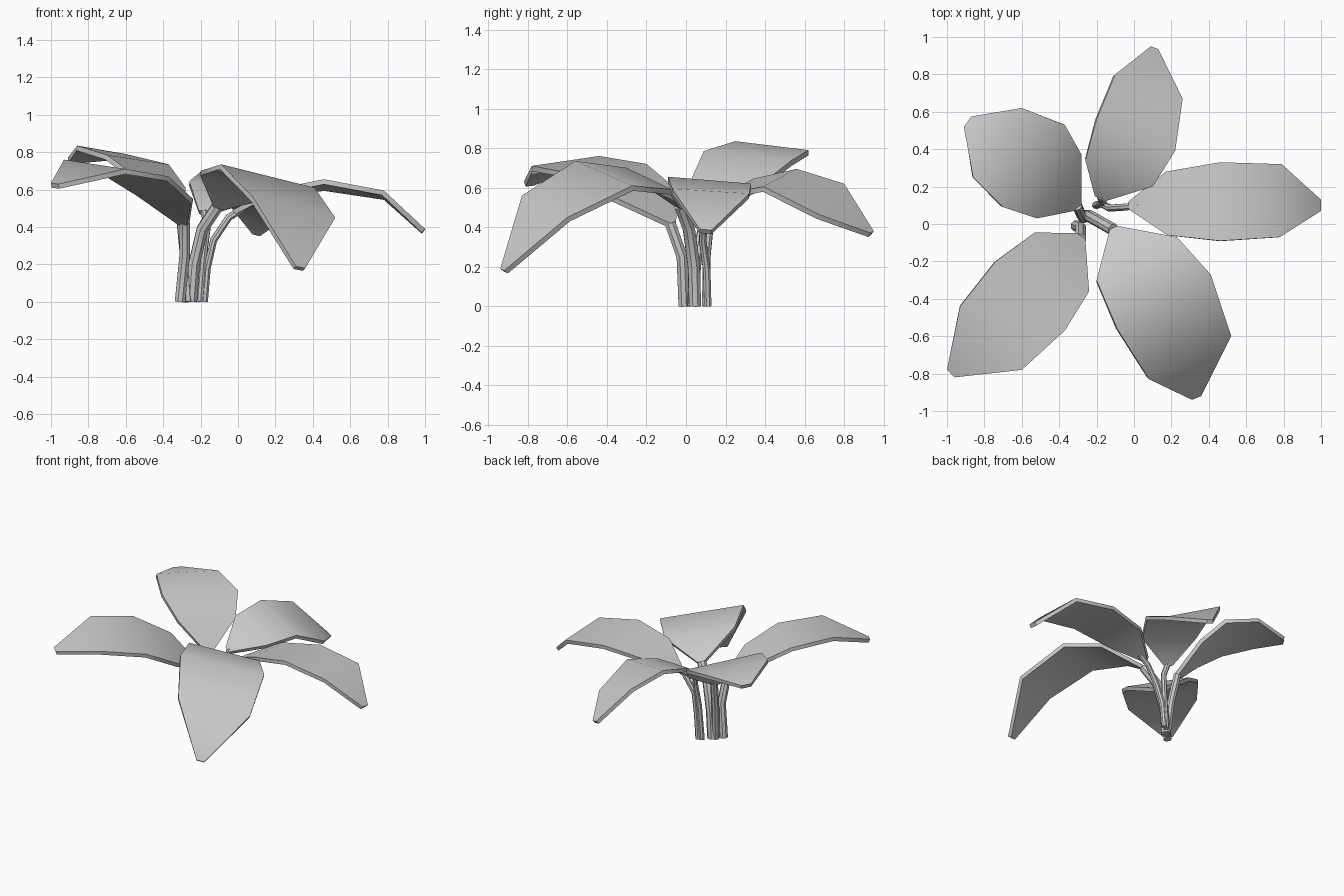
import bpy, math

if "Cube" in bpy.data.objects:
    bpy.data.objects.remove(bpy.data.objects["Cube"])

# Each leaf: five stations of (left edge, right edge), looking outward from the base
LEAVES = {
    "right": [((-.03, .12, .49), (-.03, .08, .49)), ((.17, .28, .58), (.18, -.06, .60)),
              ((.46, .33, .62), (.46, -.09, .655)), ((.79, .32, .57), (.78, -.07, .595)),
              ((1.0, .13, .385), (1.0, .07, .39))],
    "front": [((-.09, -.01, .51), (-.13, -.03, .52)), ((.23, -.07, .59), (-.2, -.3, .70)),
              ((.41, -.27, .61), (-.09, -.56, .735)), ((.52, -.6, .45), (.08, -.83, .56)),
              ((.36, -.92, .18), (.31, -.94, .19))],
    "front_left": [((-.26, -.08, .42), (-.29, -.05, .42)), ((-.24, -.36, .55), (-.53, -.045, .59)),
                   ((-.37, -.57, .67), (-.74, -.2, .72)), ((-.6, -.78, .71), (-.93, -.44, .76)),
                   ((-.96, -.82, .63), (-1.0, -.78, .635))],
    "back_left": [((-.32, .07, .46), (-.28, .10, .46)), ((-.52, .03, .65), (-.28, .37, .61)),
                  ((-.7, .09, .785), (-.37, .53, .735)), ((-.86, .25, .835), (-.6, .62, .79)),
                  ((-.91, .52, .77), (-.87, .575, .765))],
    "back": [((-.21, .15, .49), (-.16, .12, .48)), ((-.26, .34, .645), (.1, .2, .57)),
             ((-.2, .56, .695), (.22, .39, .605)), ((-.1, .8, .62), (.26, .67, .465)),
             ((.09, .95, .38), (.13, .935, .37))],
}

# Each stem: radius and path from the ground to the leaf base
STEMS = {
    "right": (.02, [(-.18, .11, 0), (-.165, .105, .18), (-.13, .085, .33), (-.05, .09, .45), (.03, .1, .50)]),
    "front": (.033, [(-.25, .045, 0), (-.235, .04, .2), (-.19, .015, .39), (-.11, -.03, .51)]),
    "front_left": (.03, [(-.31, -.01, 0), (-.285, -.02, .25), (-.285, -.08, .42)]),
    "back_left": (.027, [(-.27, .03, 0), (-.285, .055, .25), (-.305, .10, .46)]),
    "back": (.02, [(-.205, .1, 0), (-.185, .105, .25), (-.165, .12, .4), (-.18, .15, .485)]),
}


def finish(obj):
    bpy.ops.object.select_all(action='DESELECT')
    obj.select_set(True)
    bpy.context.view_layer.objects.active = obj
    bpy.ops.object.convert(target='MESH')
    bpy.ops.object.shade_smooth_by_angle(angle=math.radians(40))


# Leaf blades: bent strips with thickness added below
for name, stations in LEAVES.items():
    verts = [p for pair in stations for p in pair]
    faces = [(i, i + 1, i + 3, i + 2) for i in range(0, len(verts) - 2, 2)]
    mesh = bpy.data.meshes.new(name + "_leaf")
    mesh.from_pydata(verts, [], faces)
    leaf = bpy.data.objects.new(name + "_leaf", mesh)
    bpy.context.collection.objects.link(leaf)
    solid = leaf.modifiers.new("thickness", 'SOLIDIFY')
    solid.thickness = .027
    solid.offset = -1
    finish(leaf)

# Stems: eight-sided tubes
for name, (radius, path) in STEMS.items():
    curve = bpy.data.curves.new(name + "_stem", 'CURVE')
    curve.dimensions = '3D'
    curve.bevel_depth = radius
    curve.bevel_resolution = 2
    curve.use_fill_caps = True
    spline = curve.splines.new('POLY')
    spline.points.add(len(path) - 1)
    for point, co in zip(spline.points, path):
        point.co = (*co, 1)
    stem = bpy.data.objects.new(name + "_stem", curve)
    bpy.context.collection.objects.link(stem)
    finish(stem)
